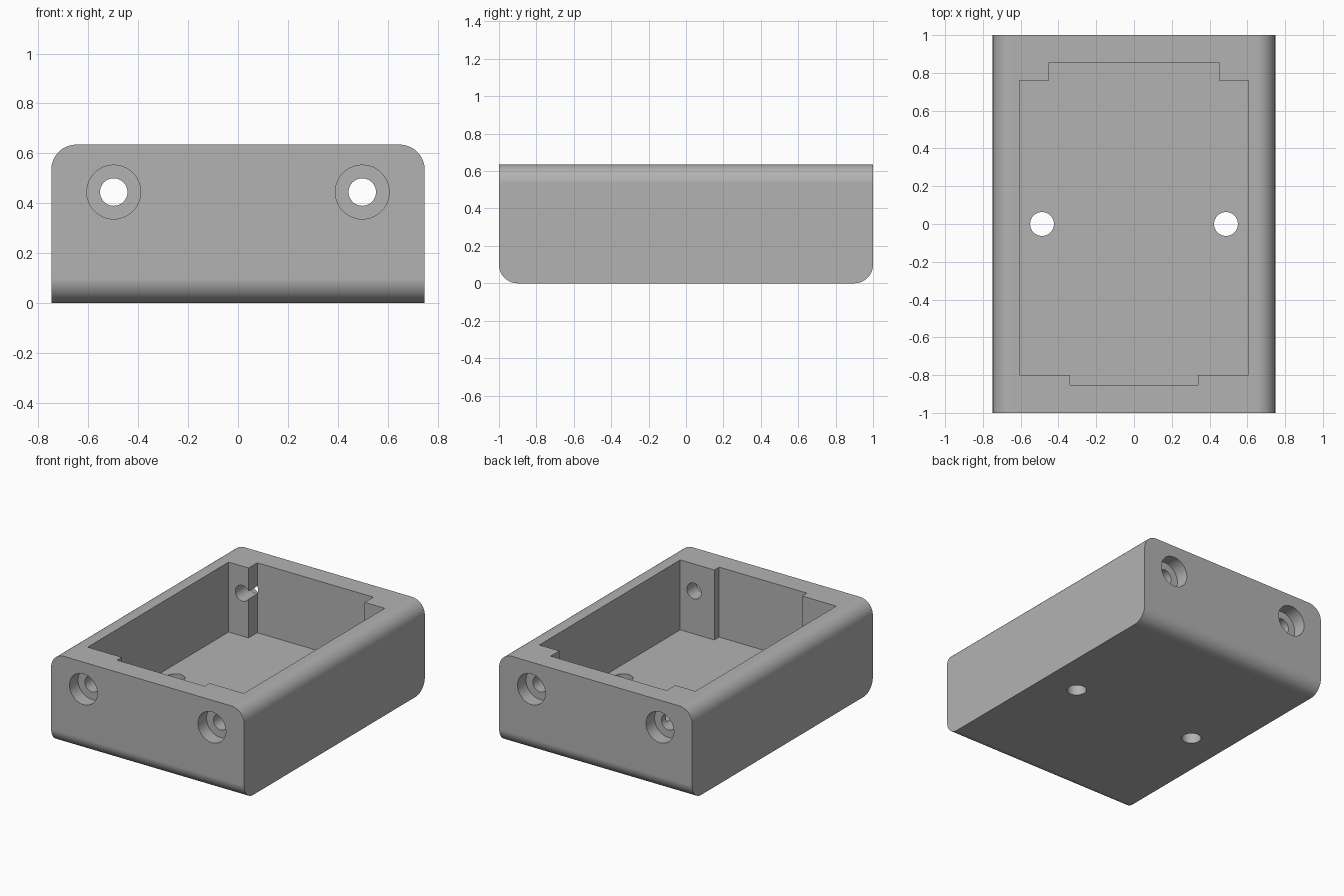
import bpy, bmesh, math
from mathutils import Matrix

if "Cube" in bpy.data.objects:
    bpy.data.objects.remove(bpy.data.objects["Cube"], do_unlink=True)

HALF_W, HALF_L, HEIGHT = 0.748, 1.0, 0.635
FLOOR, ROUND = 0.145, 0.1

grey = bpy.data.materials.new("plain grey")
grey.use_nodes = True
grey.diffuse_color = (0.45, 0.45, 0.45, 1)
grey.node_tree.nodes["Principled BSDF"].inputs["Base Color"].default_value = (0.45, 0.45, 0.45, 1)


def make_object(name, bm):
    bmesh.ops.recalc_face_normals(bm, faces=bm.faces[:])
    mesh = bpy.data.meshes.new(name)
    bm.to_mesh(mesh)
    bm.free()
    mesh.materials.append(grey)
    obj = bpy.data.objects.new(name, mesh)
    bpy.context.collection.objects.link(obj)
    return obj


def cylinder(name, radius, centre, length, along_y=False):
    bm = bmesh.new()
    turn = Matrix.Rotation(math.pi / 2, 4, 'X') if along_y else Matrix()
    bmesh.ops.create_cone(bm, cap_ends=True, segments=48, radius1=radius, radius2=radius,
                          depth=length, matrix=Matrix.Translation(centre) @ turn)
    return make_object(name, bm)


def cut(body, cutter):
    cutter.hide_render = True
    mod = body.modifiers.new(cutter.name, 'BOOLEAN')
    mod.operation, mod.solver, mod.object = 'DIFFERENCE', 'EXACT', cutter
    bpy.context.view_layer.objects.active = body
    bpy.ops.object.modifier_apply(modifier=mod.name)
    bpy.data.objects.remove(cutter, do_unlink=True)


# Outer block: long top edges and short bottom edges are rounded
bm = bmesh.new()
bmesh.ops.create_cube(bm, size=1, matrix=Matrix.Translation((0, 0, HEIGHT / 2))
                      @ Matrix.Diagonal((2 * HALF_W, 2 * HALF_L, HEIGHT, 1)))
rounded = []
for e in bm.edges:
    a, b = (v.co for v in e.verts)
    along_x, along_y = abs(a.x - b.x) > 0.1, abs(a.y - b.y) > 0.1
    if (along_y and a.z > 0.1) or (along_x and a.z < 0.1):
        rounded.append(e)
bmesh.ops.bevel(bm, geom=rounded, offset=ROUND, segments=16, profile=0.5, affect='EDGES')
body = make_object("box_body", bm)

# Cavity with a wide recess at the back and a narrower one at the front
half = [(0.34, -0.853), (0.34, -0.80), (0.605, -0.80),
        (0.605, 0.76), (0.45, 0.76), (0.45, 0.856)]
outline = half + [(-x, y) for x, y in reversed(half)]
bm = bmesh.new()
face = bm.faces.new([bm.verts.new((x, y, FLOOR)) for x, y in outline])
lifted = bmesh.ops.extrude_face_region(bm, geom=[face])["geom"]
bmesh.ops.translate(bm, vec=(0, 0, 1), verts=[v for v in lifted if isinstance(v, bmesh.types.BMVert)])
cut(body, make_object("cavity_cutter", bm))

# Floor holes, and counterbored screw holes through both end walls
for side in (-1, 1):
    cut(body, cylinder("floor_hole_cutter", 0.063, (side * 0.487, 0, 0.1), 0.4))
    for end in (-1, 1):
        x, z = side * 0.498, 0.445
        cut(body, cylinder("screw_hole_cutter", 0.055, (x, end * 0.9, z), 0.5, True))
        cut(body, cylinder("counterbore_cutter", 0.108, (x, end * 1.005, z), 0.2, True))

# Smooth rounds with crisp flat faces
bpy.ops.object.select_all(action='DESELECT')
body.select_set(True)
bpy.context.view_layer.objects.active = body
bpy.ops.object.shade_smooth_by_angle(angle=math.radians(30))
weighted = body.modifiers.new("flat_faces", 'WEIGHTED_NORMAL')
weighted.keep_sharp = True
